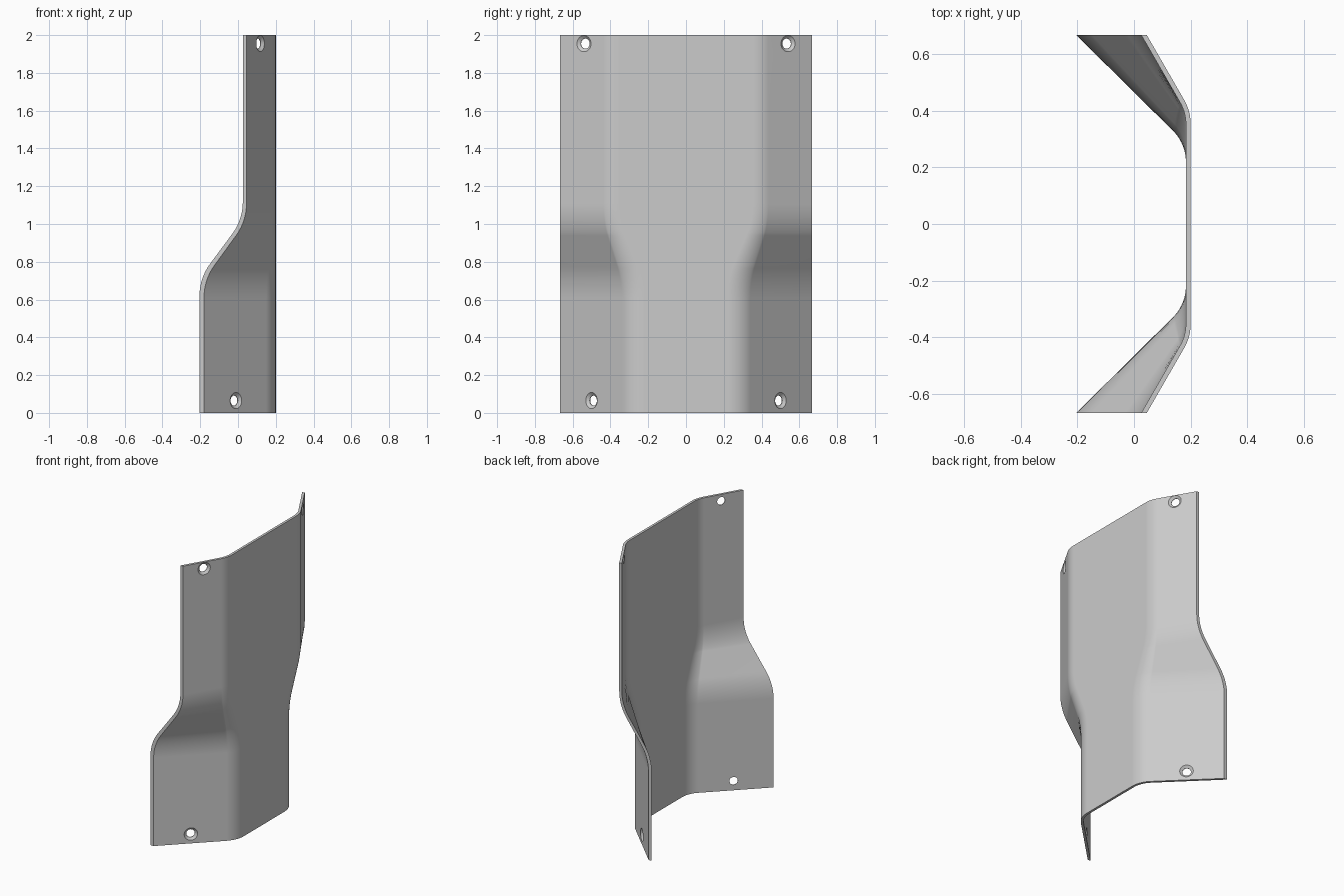
import bpy, bmesh, math
from mathutils import Vector, Matrix

cube = bpy.data.objects.get("Cube")
if cube:
    bpy.data.objects.remove(cube, do_unlink=True)

HEIGHT, HALF_WIDTH, FACE_X = 2.0, 0.667, 0.2
THICK = 0.017
BEND_RADIUS = 0.17
SEGMENTS = 10

steel = bpy.data.materials.new("plain grey")
steel.use_nodes = True
grey = (0.6, 0.6, 0.6, 1)
steel.diffuse_color = grey
steel.node_tree.nodes["Principled BSDF"].inputs["Base Color"].default_value = grey


def fillet(a, corner, b, radius):
    """Circular arc rounding the corner between a and b."""
    u, v = (a - corner).normalized(), (b - corner).normalized()
    turn = (math.pi - u.angle(v)) / 2
    length, w = radius * math.tan(turn), math.cos(turn)
    p, q = corner + u * length, corner + v * length
    points = []
    for i in range(SEGMENTS + 1):
        t = i / SEGMENTS
        k0, k1, k2 = (1 - t) ** 2, 2 * w * t * (1 - t), t * t
        points.append((p * k0 + corner * k1 + q * k2) / (k0 + k1 + k2))
    return points


# Flange edge line: splayed below, drawn in above, with a rounded jog between
LOW_EDGE, HIGH_EDGE = -0.18, 0.045
low, jog_low = Vector((LOW_EDGE, 0)), Vector((LOW_EDGE, 0.705))
jog_high, high = Vector((HIGH_EDGE, 1.015)), Vector((HIGH_EDGE, HEIGHT))
edge_line = ([low] + fillet(low, jog_low, jog_high, 0.29)
             + fillet(jog_low, jog_high, high, 0.29) + [high])


def section(edge_x, z, inset):
    """Cross-section of one skin: flange, bend, flat face, bend, flange."""
    s = (edge_x - LOW_EDGE) / (HIGH_EDGE - LOW_EDGE)
    corner = Vector((FACE_X, 0.291 + 0.107 * s))
    edge = Vector((edge_x, HALF_WIDTH))
    if inset:
        along = (edge - corner).normalized()
        slope = math.acos(along.y)
        corner += Vector((-THICK, -THICK * math.tan(slope / 2)))
        edge.x -= THICK / math.cos(slope)
        if 0 < z < HEIGHT:
            z += 0.008
    middle = Vector((corner.x, 0))
    half = [edge] + fillet(edge, corner, middle, BEND_RADIUS - inset * THICK)
    full = half + [Vector((p.x, -p.y)) for p in reversed(half)]
    return [(p.x, p.y, z) for p in full]


# Bent cover plate, lofted through the sections
bm = bmesh.new()
skins = [[[bm.verts.new(p) for p in section(e.x, e.y, inset)] for e in edge_line]
         for inset in (0, 1)]
outer, inner = skins
rows, cols = len(edge_line), len(outer[0])
for skin in skins:
    for r in range(rows - 1):
        for c in range(cols - 1):
            bm.faces.new((skin[r][c], skin[r][c + 1], skin[r + 1][c + 1], skin[r + 1][c]))
for r in (0, rows - 1):
    for c in range(cols - 1):
        bm.faces.new((outer[r][c], outer[r][c + 1], inner[r][c + 1], inner[r][c]))
for c in (0, cols - 1):
    for r in range(rows - 1):
        bm.faces.new((outer[r][c], outer[r + 1][c], inner[r + 1][c], inner[r][c]))
bmesh.ops.recalc_face_normals(bm, faces=bm.faces)
mesh = bpy.data.meshes.new("cover_plate")
bm.to_mesh(mesh)
bm.free()
mesh.materials.append(steel)
plate = bpy.data.objects.new("cover_plate", mesh)
bpy.context.collection.objects.link(plate)


def countersink_cutter(location, normal):
    """Straight hole widening to a cone at the outer skin."""
    bm = bmesh.new()
    rings = []
    for radius, depth in ((0.027, -0.06), (0.027, -0.013), (0.043, 0), (0.043, 0.03)):
        rings.append(bmesh.ops.create_circle(
            bm, segments=32, radius=radius,
            matrix=Matrix.Translation((0, 0, depth)))["verts"])
    for a, b in zip(rings, rings[1:]):
        for i in range(len(a)):
            j = (i + 1) % len(a)
            bm.faces.new((a[i], a[j], b[j], b[i]))
    bm.faces.new(rings[0])
    bm.faces.new(rings[-1])
    bmesh.ops.recalc_face_normals(bm, faces=bm.faces)
    data = bpy.data.meshes.new("hole_cutter")
    bm.to_mesh(data)
    bm.free()
    data.materials.append(steel)
    cutter = bpy.data.objects.new("hole_cutter", data)
    cutter.matrix_world = (Matrix.Translation(location)
                           @ normal.to_track_quat("Z", "Y").to_matrix().to_4x4())
    cutter.hide_render = True
    bpy.context.collection.objects.link(cutter)
    return cutter


# Four countersunk screw holes, square to the flanges
bpy.context.view_layer.objects.active = plate
plate.select_set(True)
for y, z, edge_x, corner_y in ((0.5, 0.065, LOW_EDGE, 0.291), (0.54, 1.955, HIGH_EDGE, 0.398)):
    t = (y - corner_y) / (HALF_WIDTH - corner_y)
    x = FACE_X + (edge_x - FACE_X) * t
    for side in (-1, 1):
        normal = Vector((HALF_WIDTH - corner_y, side * (FACE_X - edge_x), 0)).normalized()
        cutter = countersink_cutter(Vector((x, side * y, z)), normal)
        cut = plate.modifiers.new("screw_hole", "BOOLEAN")
        cut.operation, cut.solver, cut.object = "DIFFERENCE", "EXACT", cutter
        bpy.ops.object.modifier_apply(modifier=cut.name)
        bpy.data.objects.remove(cutter, do_unlink=True)

# Smooth bends with crisp rims
bpy.ops.object.shade_smooth_by_angle(angle=math.radians(30))
weighted = plate.modifiers.new("even_shading", "WEIGHTED_NORMAL")
weighted.keep_sharp = True
